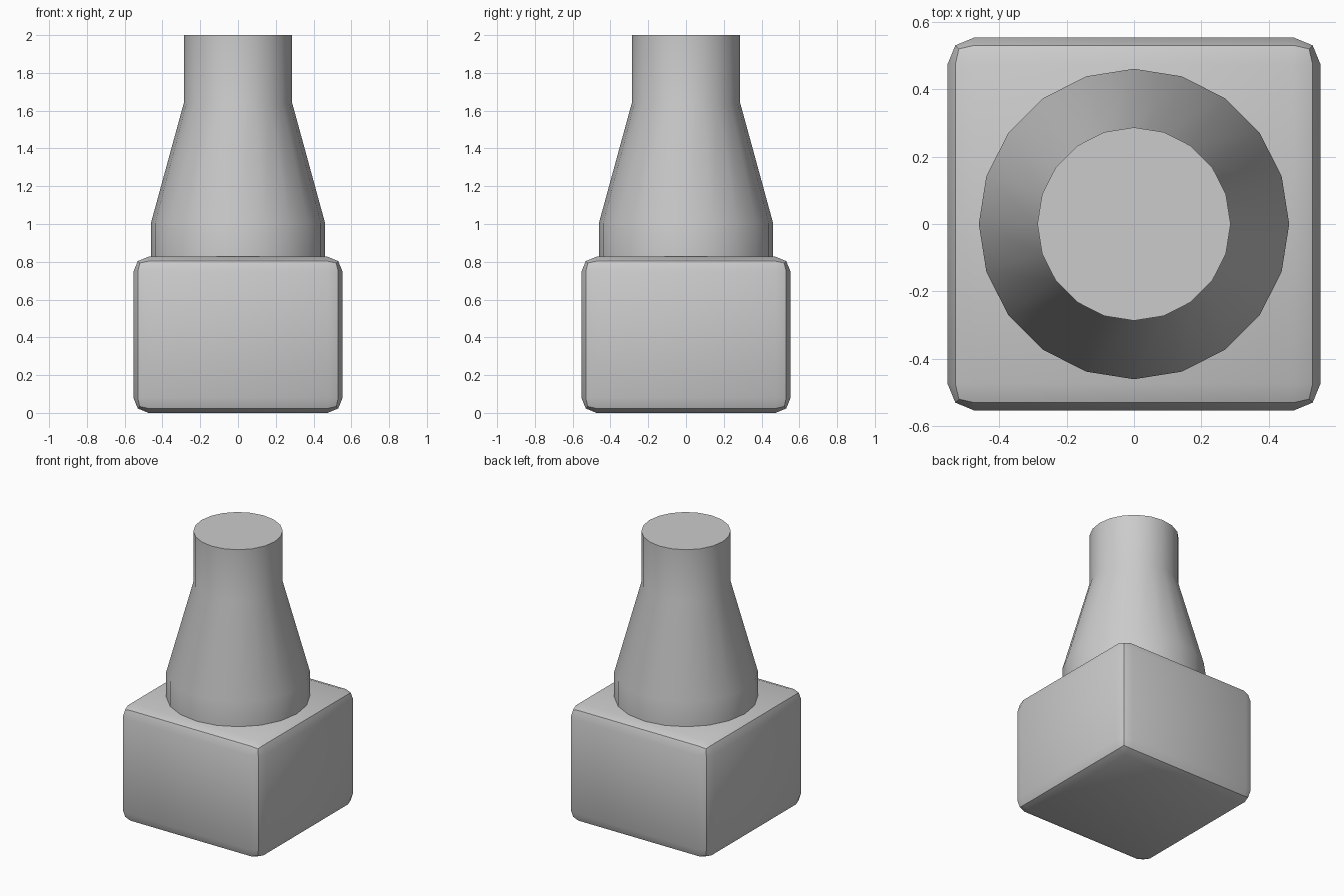
import bpy, bmesh, math

if "Cube" in bpy.data.objects:
    bpy.data.objects.remove(bpy.data.objects["Cube"])

SIDES = 20


def finish(bm, name):
    bmesh.ops.recalc_face_normals(bm, faces=bm.faces)
    mesh = bpy.data.meshes.new(name)
    bm.to_mesh(mesh)
    bm.free()
    obj = bpy.data.objects.new(name, mesh)
    bpy.context.collection.objects.link(obj)
    bpy.ops.object.select_all(action='DESELECT')
    obj.select_set(True)
    bpy.context.view_layer.objects.active = obj
    bpy.ops.object.shade_smooth_by_angle(angle=math.radians(35))
    return obj


# Square base block with rounded edges
bm = bmesh.new()
bmesh.ops.create_cube(bm, size=1)
for v in bm.verts:
    v.co.x *= 1.108
    v.co.y *= 1.108
    v.co.z = (v.co.z + 0.5) * 0.827
bmesh.ops.bevel(bm, geom=bm.edges[:], offset=0.08, offset_type='OFFSET',
                segments=2, profile=0.5, affect='EDGES')
finish(bm, "base_block")

# Tapered neck: wide collar, cone, narrow top
profile = [(0.461, 0.825), (0.461, 1.005), (0.287, 1.64), (0.287, 2.0)]
bm = bmesh.new()
rings = [[bm.verts.new((r * math.cos(math.tau * i / SIDES),
                        r * math.sin(math.tau * i / SIDES), z))
          for i in range(SIDES)] for r, z in profile]
for low, high in zip(rings, rings[1:]):
    for i in range(SIDES):
        j = (i + 1) % SIDES
        bm.faces.new((low[i], low[j], high[j], high[i]))
bm.faces.new(rings[0][::-1])
bm.faces.new(rings[-1])
finish(bm, "tapered_neck")
